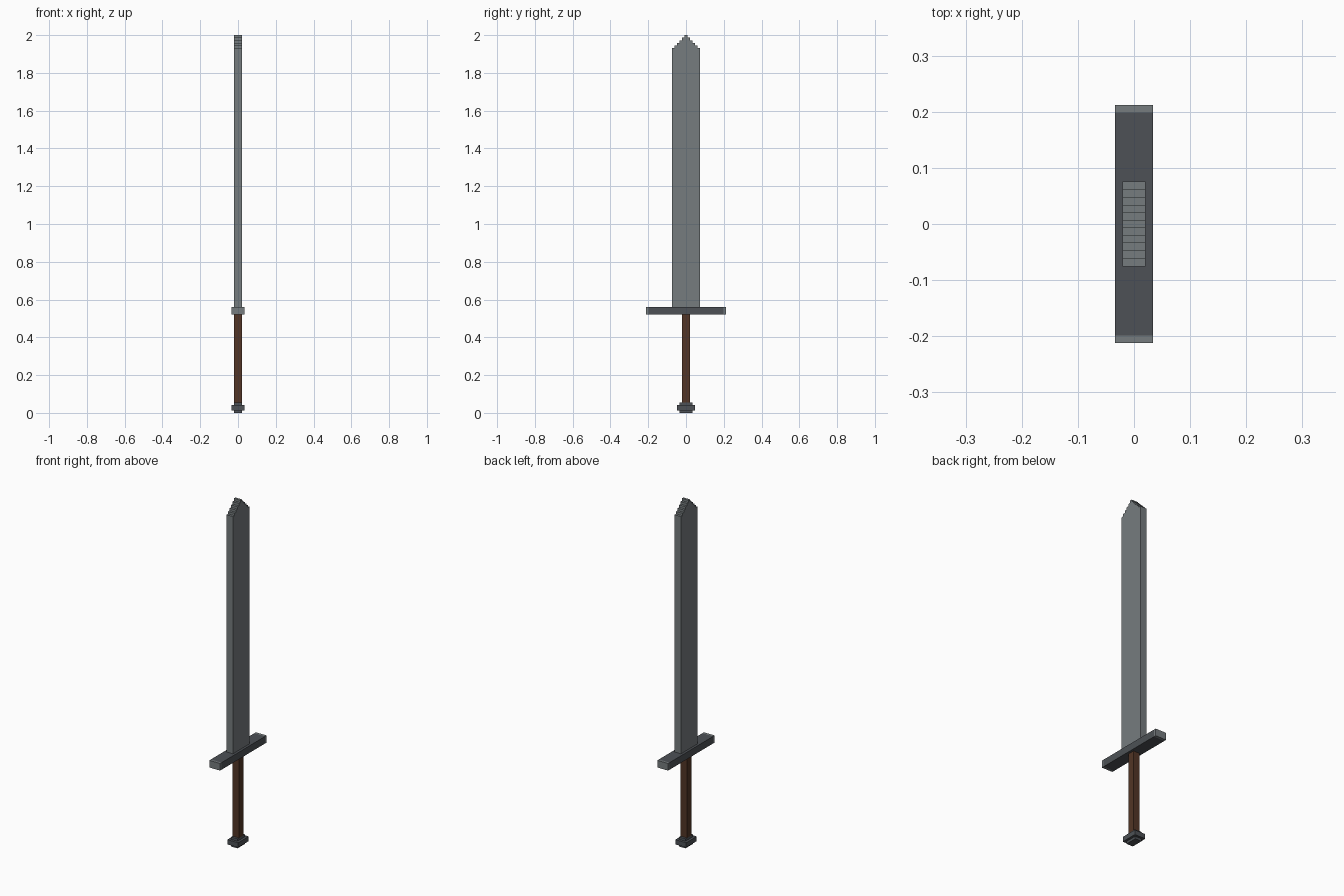
import bpy, bmesh

cube = bpy.data.objects.get("Cube")
if cube:
    bpy.data.objects.remove(cube, do_unlink=True)

U = 2 / 146  # one block


def material(name, color):
    m = bpy.data.materials.new(name)
    m.use_nodes = True
    m.diffuse_color = (*color, 1)
    m.node_tree.nodes["Principled BSDF"].inputs["Base Color"].default_value = (*color, 1)
    return m


steel = material("light steel", (0.18, 0.20, 0.21))
iron = material("dark iron", (0.075, 0.083, 0.093))
leather = material("brown leather", (0.085, 0.036, 0.019))


def finish(name, bm, mat):
    mesh = bpy.data.meshes.new(name)
    bm.normal_update()
    bm.to_mesh(mesh)
    bm.free()
    mesh.materials.append(mat)
    obj = bpy.data.objects.new(name, mesh)
    bpy.context.collection.objects.link(obj)
    return obj


def box(name, mat, width, depth, bottom, top, y=0):
    """Box measured in blocks."""
    bm = bmesh.new()
    bmesh.ops.create_cube(bm, size=1)
    for v in bm.verts:
        v.co.x *= width * U
        v.co.y = (v.co.y * depth + y) * U
        v.co.z = (bottom + (v.co.z + 0.5) * (top - bottom)) * U
    return finish(name, bm, mat)


# Blade: stepped outline pushed through its thickness
half = 5
outline = [(-half - 0.5, 41)]
for i in range(-half, half + 1):
    height = 146 - abs(i)
    outline += [(i - 0.5, height), (i + 0.5, height)]
outline.append((half + 0.5, 41))
bm = bmesh.new()
face = bm.faces.new([bm.verts.new((-1.5 * U, y * U, z * U)) for y, z in outline])
side = bmesh.ops.extrude_face_region(bm, geom=[face])
for v in side["geom"]:
    if isinstance(v, bmesh.types.BMVert):
        v.co.x += 3 * U
bmesh.ops.recalc_face_normals(bm, faces=bm.faces)
finish("blade", bm, steel)

# Crossguard with light end caps
box("crossguard", iron, 5, 29, 38, 41)
for label, s in (("front", -1), ("back", 1)):
    box("crossguard_cap_" + label, steel, 5, 1, 38, 41, s * 15)

# Grip
box("grip", leather, 3, 3, 4, 38)

# Pommel in three layers
box("pommel_base", iron, 3, 5, 0, 1)
box("pommel_middle", iron, 5, 7, 1, 3)
box("pommel_collar", iron, 3, 5, 3, 4)
